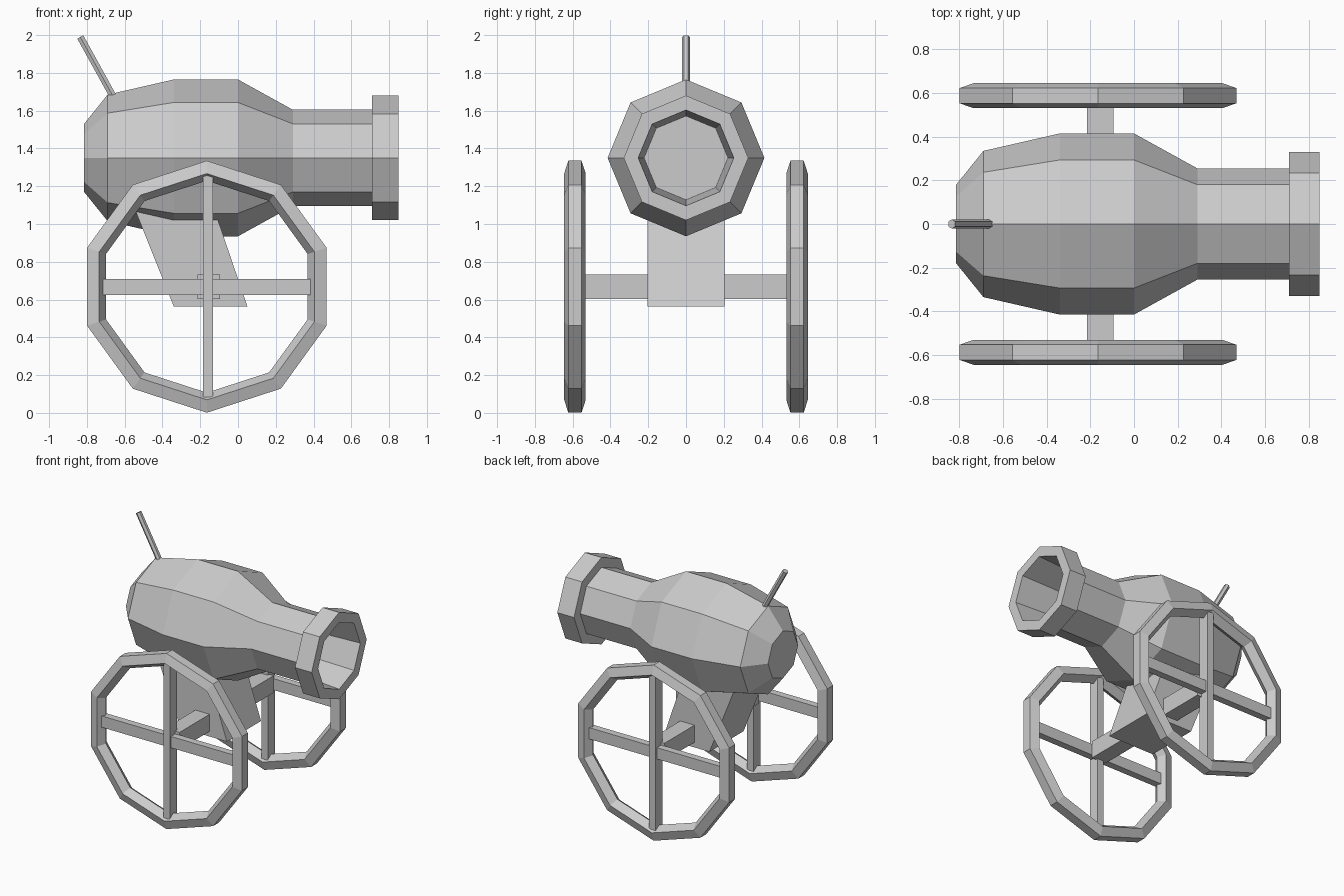
import bpy, bmesh
from math import sin, cos, pi, radians
from mathutils import Vector

if "Cube" in bpy.data.objects:
    bpy.data.objects.remove(bpy.data.objects["Cube"])


def finish(name, bm):
    bmesh.ops.recalc_face_normals(bm, faces=bm.faces)
    me = bpy.data.meshes.new(name)
    bm.to_mesh(me)
    bm.free()
    ob = bpy.data.objects.new(name, me)
    bpy.context.collection.objects.link(ob)
    return ob


def revolve(name, profile, sides, place, closed=False):
    """Spin (offset along axis, radius) pairs; place maps (offset, u, v) to xyz."""
    bm = bmesh.new()
    rings = []
    for d, r in profile:
        rings.append([bm.verts.new(place(d, r * sin(2 * pi * k / sides), r * cos(2 * pi * k / sides)))
                      for k in range(sides)])
    pairs = list(zip(rings, rings[1:]))
    if closed:
        pairs.append((rings[-1], rings[0]))
    else:
        bm.faces.new(rings[0])
        bm.faces.new(rings[-1])
    for a, b in pairs:
        for k in range(sides):
            j = (k + 1) % sides
            bm.faces.new((a[k], a[j], b[j], b[k]))
    return finish(name, bm)


def box(name, lo, hi):
    bm = bmesh.new()
    bmesh.ops.create_cube(bm, size=1)
    for v in bm.verts:
        v.co = Vector([lo[i] + (v.co[i] + 0.5) * (hi[i] - lo[i]) for i in range(3)])
    return finish(name, bm)


# Octagonal barrel: breech, belly, neck, muzzle ring and tapered bore
barrel = [(-0.815, 0.18), (-0.69, 0.335), (-0.34, 0.415), (0, 0.415), (0.29, 0.255),
          (0.71, 0.255), (0.71, 0.33), (0.85, 0.33), (0.85, 0.253), (0.35, 0.222)]
revolve("barrel", barrel, 8, lambda d, u, v: (d, u, 1.35 + v))

# Fuse leaning back from the breech
p0, p1 = Vector((-0.65, 0, 1.655)), Vector((-0.835, 0, 1.99))
axis = (p1 - p0).normalized()
side = Vector((0, 1, 0))
up = axis.cross(side)
revolve("fuse", [(0, 0.021), ((p1 - p0).length, 0.021)], 6,
        lambda d, u, v: p0 + axis * d + side * v + up * u)

# Slanted support block under the barrel
bm = bmesh.new()
outline = [(-0.34, 0.563), (0.05, 0.563), (-0.15, 1.15), (-0.575, 1.15)]
face = bm.faces.new([bm.verts.new((x, -0.205, z)) for x, z in outline])
ext = bmesh.ops.extrude_face_region(bm, geom=[face])
bmesh.ops.translate(bm, vec=(0, 0.41, 0),
                    verts=[g for g in ext["geom"] if isinstance(g, bmesh.types.BMVert)])
finish("support", bm)

# Axle
cx, cz, wy = -0.165, 0.668, 0.588
box("axle", (-0.215, -0.565, 0.602), (-0.095, 0.565, 0.732))

# Wheels: ten-sided rims with a pentagonal section, plus crossed spokes
section = [(0.035, 0.667), (0.057, 0.599), (0, 0.561), (-0.057, 0.599), (-0.035, 0.667)]
for s, label in ((-1, "front"), (1, "back")):
    y = s * wy
    revolve(label + "_wheel_rim", section, 10,
            lambda d, u, v: (cx + u, y + d, cz + v), closed=True)
    box(label + "_wheel_spoke_horizontal", (-0.715, y - 0.027, 0.624), (0.385, y + 0.027, 0.71))
    box(label + "_wheel_spoke_vertical", (-0.186, y - 0.042, 0.085), (-0.132, y + 0.042, 1.26))
